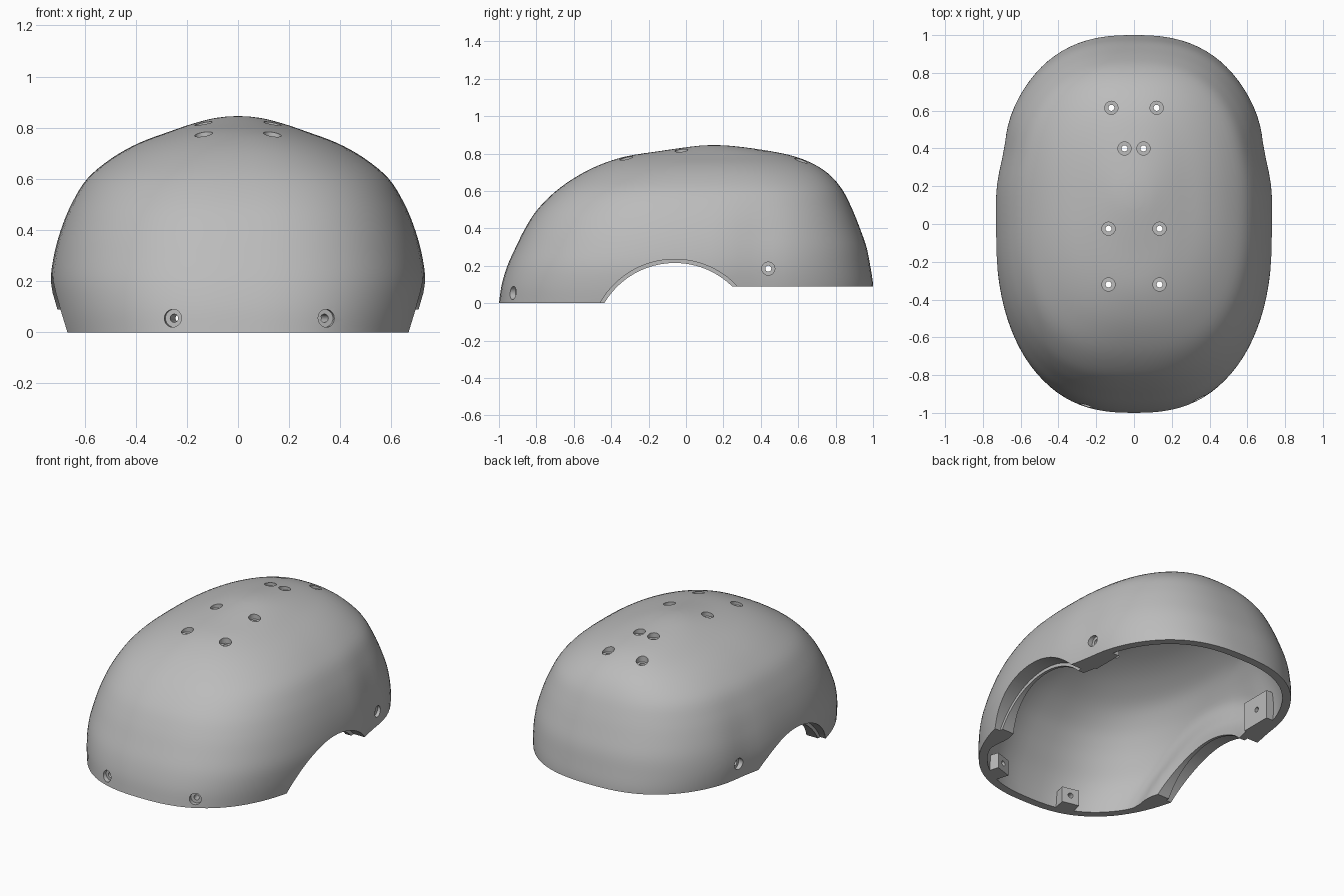
import bpy
import bmesh
import math
from mathutils import Matrix, Vector

if "Cube" in bpy.data.objects:
    bpy.data.objects.remove(bpy.data.objects["Cube"])

grey = bpy.data.materials.new("plain grey")
grey.use_nodes = True
COLOUR = (0.5, 0.5, 0.5, 1)
grey.diffuse_color = COLOUR
grey.node_tree.nodes["Principled BSDF"].inputs["Base Color"].default_value = COLOUR

# Dome levels: height, front y, back y, half width, plan roundness
LEVELS = [
    (-0.08, -1.01, 1.0, 0.69, 2.5), (0.0, -1.0, 1.0, 0.71, 2.5),
    (0.1, -0.985, 1.0, 0.727, 2.5), (0.2, -0.955, 0.985, 0.733, 2.5),
    (0.3, -0.91, 0.965, 0.72, 2.5), (0.4, -0.86, 0.93, 0.693, 2.5),
    (0.5, -0.795, 0.89, 0.652, 2.5), (0.6, -0.695, 0.84, 0.59, 2.5),
    (0.68, -0.58, 0.775, 0.495, 2.4), (0.74, -0.46, 0.69, 0.388, 2.3),
    (0.785, -0.32, 0.58, 0.268, 2.2), (0.815, -0.13, 0.44, 0.18, 2.1),
    (0.835, 0.01, 0.3, 0.105, 2.0), (0.843, 0.08, 0.22, 0.05, 2.0),
]
APEX = (0.0, 0.15, 0.846)
SEGMENTS, STEPS = 96, 4
ARCH_Y, ARCH_Z = -0.06, -0.223
THIN, THICK = 0.05, 0.12


def blend(a, b, c, d, t):
    """Catmull-Rom blend of four dome levels."""
    return [0.5 * (2 * q + (r - p) * t + (2 * p - 5 * q + 4 * r - s) * t * t
                   + (3 * q - p - 3 * r + s) * t ** 3) for p, q, r, s in zip(a, b, c, d)]


def smooth_levels():
    last = len(LEVELS) - 1
    for i in range(last):
        quad = [LEVELS[max(0, min(last, i + k))] for k in (-1, 0, 1, 2)]
        for step in range(STEPS):
            yield blend(*quad, step / STEPS)
    yield LEVELS[last]


def rounded(value, n):
    return math.copysign(abs(value) ** (2 / n), value)


def make_object(name, bm):
    bmesh.ops.recalc_face_normals(bm, faces=bm.faces)
    mesh = bpy.data.meshes.new(name)
    bm.to_mesh(mesh)
    bm.free()
    mesh.materials.append(grey)
    obj = bpy.data.objects.new(name, mesh)
    bpy.context.collection.objects.link(obj)
    return obj


def make_dome():
    bm = bmesh.new()
    rings = []
    for z, front, back, width, n in smooth_levels():
        ring = []
        for k in range(SEGMENTS):
            a = math.tau * k / SEGMENTS
            y = (front + back) / 2 + (back - front) / 2 * rounded(math.sin(a), n)
            x = width * rounded(math.cos(a), n)
            # Slight pinch behind the ear openings
            pinch = 0.022 * math.exp(-((y - 0.38) / 0.13) ** 2)
            x *= 1 - pinch * min(1, max(0, (0.7 - z) * 3))
            ring.append(bm.verts.new((x, y, z)))
        rings.append(ring)
    for low, high in zip(rings, rings[1:]):
        for k in range(SEGMENTS):
            j = (k + 1) % SEGMENTS
            bm.faces.new((low[k], low[j], high[j], high[k]))
    apex = bm.verts.new(APEX)
    for k in range(SEGMENTS):
        bm.faces.new((rings[-1][k], rings[-1][(k + 1) % SEGMENTS], apex))
    return make_object("helmet_shell", bm)


def make_box(name, centre, size, turn=0):
    bm = bmesh.new()
    matrix = (Matrix.Translation(centre) @ Matrix.Rotation(turn, 4, "Z")
              @ Matrix.Diagonal((*size, 1)))
    bmesh.ops.create_cube(bm, size=1, matrix=matrix)
    return make_object(name, bm)


def make_cylinder(name, start, end, radius, segments=24):
    bm = bmesh.new()
    start, end = Vector(start), Vector(end)
    turn = (end - start).to_track_quat("Z", "Y").to_matrix().to_4x4()
    bmesh.ops.create_cone(bm, cap_ends=True, segments=segments, radius1=radius,
                          radius2=radius, depth=(end - start).length,
                          matrix=Matrix.Translation((start + end) / 2) @ turn)
    return make_object(name, bm)


def apply_modifiers(obj):
    bpy.context.view_layer.objects.active = obj
    for mod in list(obj.modifiers):
        bpy.ops.object.modifier_apply(modifier=mod.name)


def combine(tool, operation):
    mod = shell.modifiers.new("combine", "BOOLEAN")
    mod.operation, mod.object, mod.solver = operation, tool, "EXACT"
    apply_modifiers(shell)
    bpy.data.objects.remove(tool)


def surface_point(point, direction):
    direction = Vector(direction).normalized()
    bpy.context.view_layer.update()
    hit, place, _, _ = shell.ray_cast(Vector(point) - direction * 0.5, direction)
    return (place if hit else Vector(point)), direction


# Shell with a wall that thickens around the ear arches
shell = make_dome()
group = shell.vertex_groups.new(name="wall thickness")
for v in shell.data.vertices:
    reach = math.hypot(v.co.y - ARCH_Y, v.co.z - ARCH_Z)
    fade = min(1, max(0, (0.68 - reach) / 0.18)) if abs(v.co.x) > 0.4 else 0
    fade = fade * fade * (3 - 2 * fade)
    group.add([v.index], (THIN + (THICK - THIN) * fade) / THICK, "REPLACE")
wall = shell.modifiers.new("wall", "SOLIDIFY")
wall.thickness, wall.offset, wall.use_even_offset = THICK, -1, True
wall.vertex_group = group.name
apply_modifiers(shell)

# Screw positions: top, sides and front
holes = []
for x, y in ((0.12, 0.615), (0.05, 0.4), (0.135, -0.025), (0.135, -0.32)):
    for side in (-1, 1):
        holes.append(surface_point((side * x, y, 0.8), (0, 0, -1)))
for side in (-1, 1):
    holes.append(surface_point((side * 0.68, 0.44, 0.185), (-side, 0, 0)))
front_holes = [surface_point((x, -0.94, 0.055), (-x * 0.9, 1, 0)) for x in (-0.25, 0.35)]
holes += front_holes

# Screw blocks inside the wall
for place, direction in front_holes:
    turn = math.atan2(direction.y, direction.x)
    centre = place + direction * 0.075
    centre.z = 0.04
    combine(make_box("front_block", centre, (0.09, 0.11, 0.12), turn), "UNION")
for side in (-1, 1):
    combine(make_box("side_block", (side * 0.6, 0.43, 0.165), (0.08, 0.2, 0.22)), "UNION")

# Bottom edge, then ear arches with a small inner lip
combine(make_box("front_trim", (0, 0, -0.15), (3, 3, 0.3)), "DIFFERENCE")
combine(make_box("back_trim", (0, 0.95, -0.01), (3, 1.5, 0.2)), "DIFFERENCE")
for side in (-1, 1):
    for inner_x, radius in ((0.45, 0.438), (0.63, 0.458)):
        combine(make_cylinder("ear_arch", (side * inner_x, ARCH_Y, ARCH_Z),
                              (side * 0.9, ARCH_Y, ARCH_Z), radius, 96), "DIFFERENCE")

# Counterbored screw holes
for place, direction in holes:
    combine(make_cylinder("screw_head_hole", place - direction * 0.06,
                          place + direction * 0.025, 0.035), "DIFFERENCE")
    combine(make_cylinder("screw_hole", place - direction * 0.01,
                          place + direction * 0.2, 0.016), "DIFFERENCE")

# Smooth shading with crisp rims
bpy.ops.object.select_all(action="DESELECT")
shell.select_set(True)
bpy.context.view_layer.objects.active = shell
bpy.ops.object.shade_smooth_by_angle(angle=math.radians(30))
